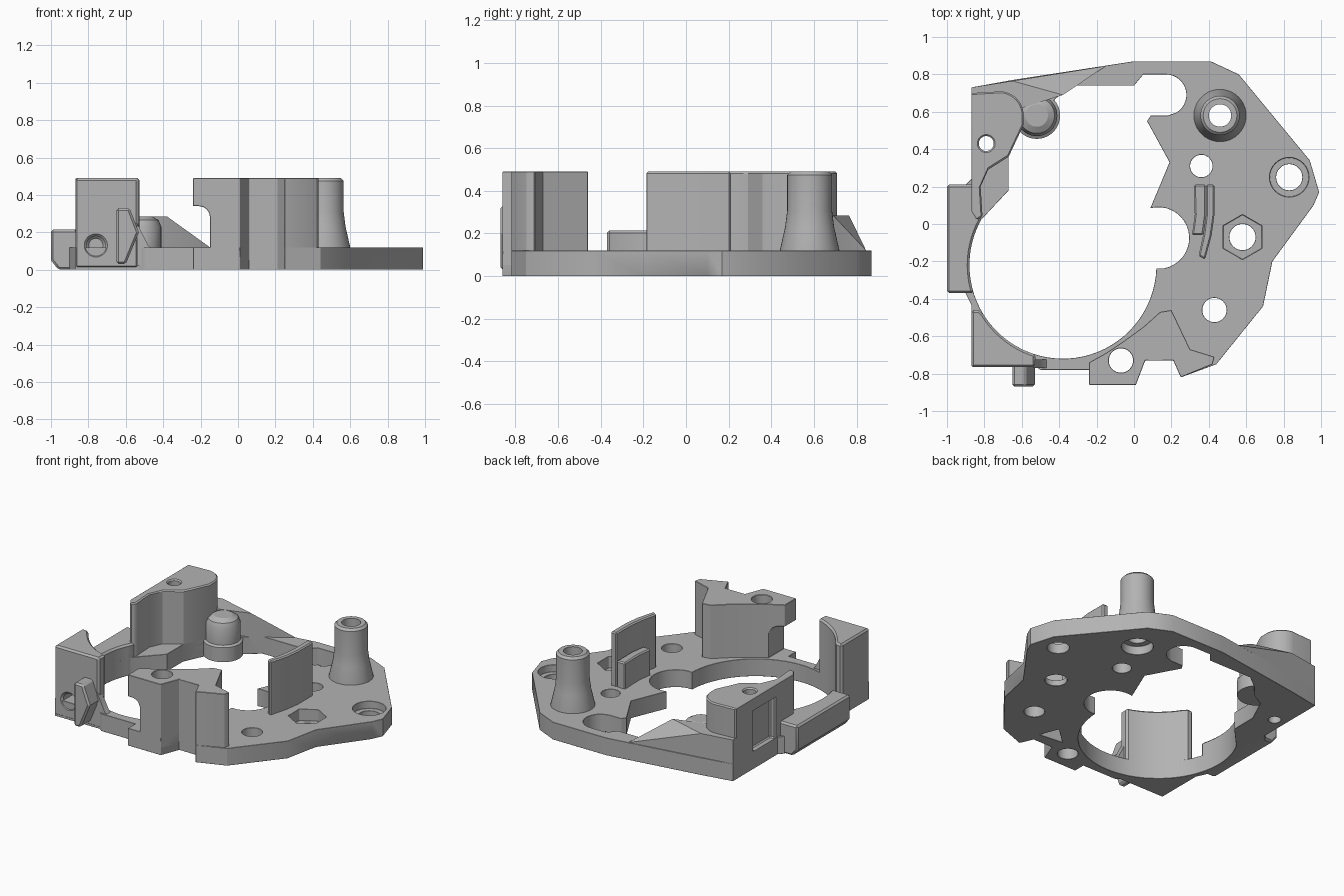
import bpy, bmesh
from math import cos, sin, radians, pi

cube = bpy.data.objects.get("Cube")
if cube:
    bpy.data.objects.remove(cube, do_unlink=True)

grey = bpy.data.materials.new("plain grey")
grey.use_nodes = True
colour = (0.45, 0.45, 0.45, 1)
grey.diffuse_color = colour
grey.node_tree.nodes["Principled BSDF"].inputs["Base Color"].default_value = colour

TOP, DECK = 0.49, 0.12


def arc(cx, cy, r, a0, a1, n):
    steps = [radians(a0 + (a1 - a0) * i / n) for i in range(n + 1)]
    return [(cx + r * cos(a), cy + r * sin(a)) for a in steps]


def ring(cx, cy, r, n=32, turn=0):
    return arc(cx, cy, r, turn, turn + 360, n)[:-1]


def from_bmesh(name, bm):
    bmesh.ops.recalc_face_normals(bm, faces=bm.faces)
    mesh = bpy.data.meshes.new(name)
    bm.to_mesh(mesh)
    bm.free()
    mesh.materials.append(grey)
    ob = bpy.data.objects.new(name, mesh)
    bpy.context.collection.objects.link(ob)
    return ob


def prism(name, pts, lo, hi, axis="Z"):
    """Extrude an outline between two levels along z, or along y."""
    bm = bmesh.new()
    place = (lambda u, v: (u, v, lo)) if axis == "Z" else (lambda u, v: (u, lo, v))
    face = bm.faces.new([bm.verts.new(place(*p)) for p in pts])
    made = bmesh.ops.extrude_face_region(bm, geom=[face])["geom"]
    shift = (0, 0, hi - lo) if axis == "Z" else (0, hi - lo, 0)
    bmesh.ops.translate(bm, vec=shift,
                        verts=[v for v in made if isinstance(v, bmesh.types.BMVert)])
    return from_bmesh(name, bm)


def finish(ob, cutters=(), bevel=0.012):
    """Cut openings, chamfer the rims and shade."""
    bpy.ops.object.select_all(action="DESELECT")
    bpy.context.view_layer.objects.active = ob
    ob.select_set(True)
    for cut in cutters:
        mod = ob.modifiers.new("cut", "BOOLEAN")
        mod.object, mod.solver = cut, "EXACT"
        bpy.ops.object.modifier_apply(modifier=mod.name)
    if bevel:
        mod = ob.modifiers.new("chamfer", "BEVEL")
        mod.width, mod.segments = bevel, 1
        mod.limit_method, mod.angle_limit = "ANGLE", radians(50)
        bpy.ops.object.modifier_apply(modifier=mod.name)
    bpy.ops.object.shade_smooth_by_angle(angle=radians(28))
    for cut in cutters:
        bpy.data.objects.remove(cut, do_unlink=True)


def hole(x, y, r, lo=-0.1, hi=0.7, n=32, turn=0):
    return prism("cutter", ring(x, y, r, n, turn), lo, hi)


# Main opening: large bore, side lobe, angular bay and rear lobe
bore = lambda a0, a1, n: arc(-0.38, -0.22, 0.5, a0, a1, n)
opening = (bore(151, 358, 44) + arc(0.13, -0.075, 0.165, -80, 105, 18)
           + [(0.19, 0.33), (0.07, 0.55), (0.09, 0.58), (0.18, 0.58)]
           + arc(0.17, 0.69, 0.11, -60, 90, 14)
           + [(0.05, 0.8), (0, 0.74), (-0.33, 0.74), (-0.42, 0.67), (-0.5, 0.58),
              (-0.59, 0.53), (-0.67, 0.36), (-0.67, 0.18)])

# Base plate
outline = [(-0.87, 0.73), (-0.65, 0.77), (0, 0.87), (0.41, 0.87), (0.56, 0.8),
           (0.94, 0.34), (0.99, 0.17), (0.96, 0.1), (0.74, -0.2), (0.69, -0.44),
           (0.44, -0.75), (0.25, -0.82), (0.21, -0.73), (0.06, -0.73), (0.01, -0.86),
           (-0.24, -0.86), (-0.24, -0.78), (-0.5, -0.78), (-0.53, -0.76),
           (-0.87, -0.76), (-0.87, -0.43), (-0.9, -0.37), (-0.9, 0.21), (-0.87, 0.24)]
pocket = [(0.17, -0.53), (0.05, -0.64), (0.22, -0.66)]
plate = prism("base_plate", outline, 0, DECK)
finish(plate, [prism("cutter", opening, -0.1, 0.5), hole(0.46, 0.58, 0.06),
               hole(0.46, 0.58, 0.1, -0.1, 0.06), hole(0.36, 0.31, 0.06),
               hole(0.83, 0.25, 0.07), hole(0.83, 0.25, 0.105, 0.07),
               hole(0.58, -0.07, 0.07), hole(0.58, -0.07, 0.12, 0.04, 0.3, 6, 30),
               hole(0.43, -0.46, 0.065), hole(-0.07, -0.73, 0.065),
               hole(-0.79, 0.43, 0.04), prism("cutter", pocket, -0.1, 0.3)], 0.01)

# Side rail with a chamfered lower edge, following the bore inside
rail = prism("side_rail", [(-1, 0.05), (-0.96, 0), (-0.82, 0), (-0.82, 0.215), (-1, 0.215)],
             -0.37, 0.21, "Y")
finish(rail, [hole(-0.38, -0.22, 0.5, n=76)])

# Front block with screw hole, undercut and underside pocket
block_pts = [(-0.24, -0.86), (0.01, -0.86), (0.06, -0.73), (0.21, -0.73), (0.25, -0.82),
             (0.42, -0.75), (0.43, -0.71), (0.3, -0.67), (0.2, -0.46), (0.14, -0.47),
             (0.05, -0.55), (-0.06, -0.63), (-0.15, -0.69), (-0.24, -0.74)]
undercut = [(-0.4, DECK), (-0.15, DECK)] + arc(-0.21, 0.28, 0.06, 0, 90, 6) + [(-0.4, 0.34)]
block = prism("front_block", block_pts, 0.05, TOP)
finish(block, [hole(-0.07, -0.73, 0.065), prism("cutter", pocket, -0.1, 0.3),
               prism("cutter", undercut, -1, 0, "Y")])

# Corner pillar with cross hole and foot fillet
corner = [(-0.87, -0.46), (-0.83, -0.46)] + bore(212, 253, 10) + [(-0.53, -0.765), (-0.87, -0.765)]
pillar = prism("corner_pillar", corner, 0.01, TOP)
finish(pillar, [prism("cutter", ring(-0.76, 0.13, 0.05), -0.9, -0.6, "Y")])
fillet = prism("pillar_foot", [(-0.54, 0.25), (-0.515, 0.2), (-0.48, 0.13), (-0.42, 0.08),
                               (-0.42, 0.02), (-0.54, 0.02)], -0.77, -0.725, "Y")
finish(fillet, bevel=0)

# Faceted lug in front of the pillar
lug = prism("front_lug", [(-0.65, 0.33), (-0.58, 0.33), (-0.53, 0.2), (-0.6, 0.03),
                          (-0.65, 0.03)], -0.87, -0.75, "Y")
finish(lug)

# Rear tower with screw hole and side recess
tower_pts = ([(-0.87, 0.07), (-0.84, 0.02), (-0.81, 0.04), (-0.82, 0.2), (-0.78, 0.29),
              (-0.67, 0.36), (-0.59, 0.53)] + arc(-0.72, 0.58, 0.13, 0, 85, 10) + [(-0.87, 0.7)])
tower = prism("rear_tower", tower_pts, 0.01, TOP)
recess = prism("cutter", [(-0.95, 0.27), (-0.83, 0.27), (-0.83, 0.5), (-0.95, 0.5)], DECK, 0.4)
finish(tower, [hole(-0.79, 0.43, 0.04), recess], 0.008)

# Sloping brace behind the tower
foot = [(-0.87, 0.73), (-0.15, 0.845), (-0.2, 0.82), (-0.42, 0.68), (-0.6, 0.62), (-0.87, 0.62)]
crest = [(-0.87, 0.73), (-0.65, 0.765), (-0.38, 0.69), (-0.6, 0.62), (-0.87, 0.62)]
bm = bmesh.new()
for pts, z in ((foot, 0.01), (foot[1:3], DECK), (crest, 0.285)):
    for p in pts:
        bm.verts.new((*p, z))
hull = bmesh.ops.convex_hull(bm, input=bm.verts)
bmesh.ops.delete(bm, geom=hull["geom_interior"], context="VERTS")
finish(from_bmesh("rear_brace", bm), bevel=0)


def lathe(name, x, y, profile, closed):
    bm = bmesh.new()
    vs = [bm.verts.new((x + r, y, z)) for r, z in profile]
    es = [bm.edges.new(pair) for pair in zip(vs, vs[1:])]
    if closed:
        es.append(bm.edges.new((vs[-1], vs[0])))
    bmesh.ops.spin(bm, geom=vs + es, cent=(x, y, 0), axis=(0, 0, 1),
                   angle=2 * pi, steps=40, use_merge=True)
    bmesh.ops.remove_doubles(bm, verts=bm.verts, dist=0.0005)
    finish(from_bmesh(name, bm), bevel=0)


# Hollow flared post and domed boss
lathe("hollow_post", 0.46, 0.58,
      [(0.06, 0.06), (0.06, TOP), (0.09, TOP), (0.105, TOP - 0.015), (0.105, 0.31),
       (0.115, 0.23), (0.14, DECK), (0.14, 0.1), (0.1, 0.06)], True)
lathe("domed_boss", -0.52, 0.58,
      [(0, 0.01), (0.125, 0.01), (0.125, 0.11), (0.11, DECK), (0.11, 0.23),
       (0.095, 0.265), (0.06, 0.285), (0, 0.285)], False)

# Curved blade with a lower ledge on its inner side
outer = [(0.43, 0.21), (0.43, 0.05), (0.415, -0.06), (0.38, -0.19)]
inner = [(0.345, -0.17), (0.37, -0.06), (0.385, 0.05), (0.385, 0.21)]
finish(prism("blade", outer + inner, 0.1, TOP), bevel=0.008)
ledge = [(0.32, 0.21), (0.325, 0.05), (0.31, -0.06), (0.3, -0.12)]
finish(prism("blade_ledge", inner[1:] + ledge[:3], 0.1, 0.3), bevel=0.008)
